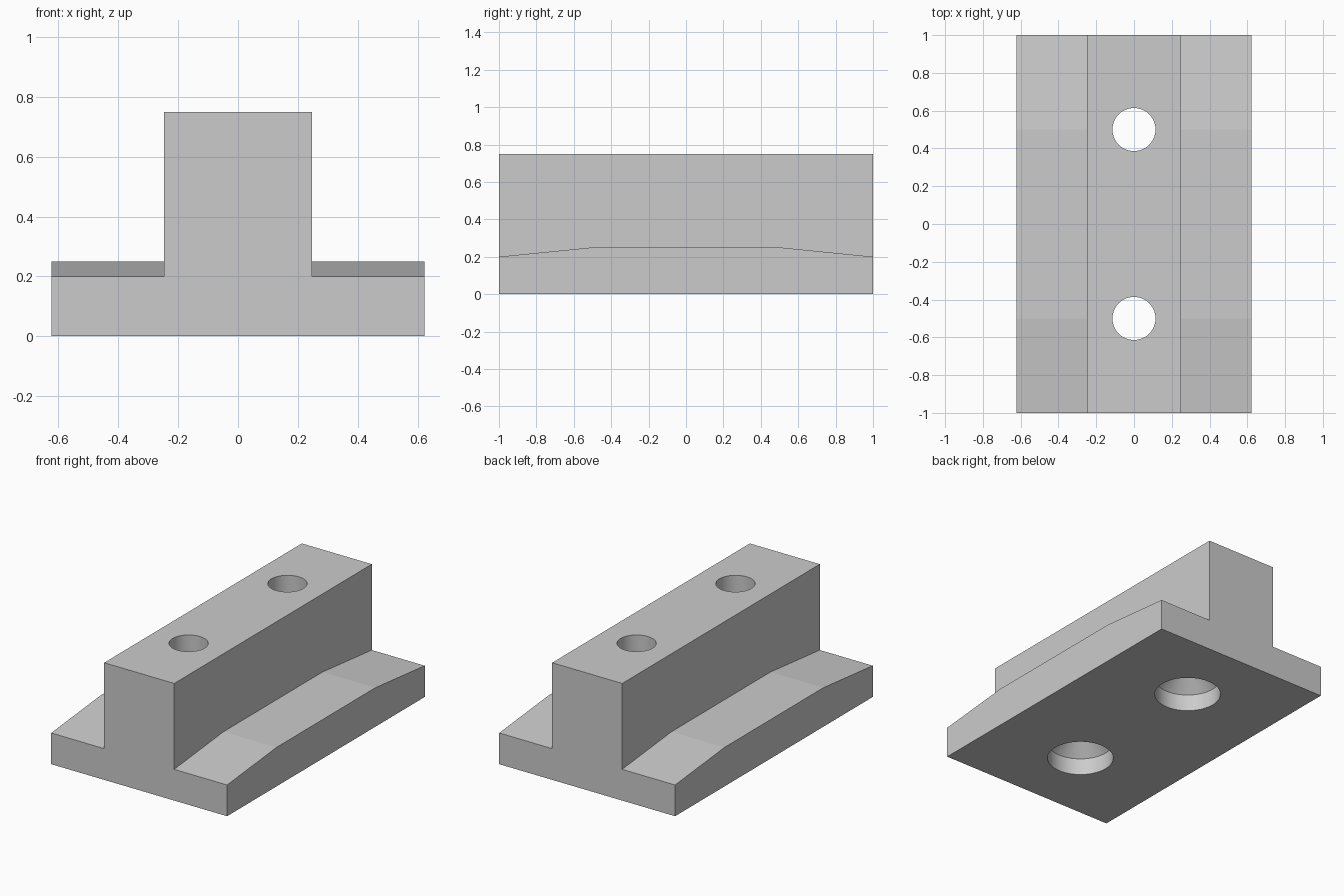
import bpy
import bmesh
from math import radians
from mathutils import Matrix, Vector

if "Cube" in bpy.data.objects:
    bpy.data.objects.remove(bpy.data.objects["Cube"], do_unlink=True)

HALF_WIDTH, RIB_HALF, HEIGHT = 0.623, 0.248, 0.75
HOLE_Y = 0.5

grey = bpy.data.materials.new("plain_grey")
grey.use_nodes = True
colour = (0.6, 0.6, 0.6, 1)
grey.diffuse_color = colour
grey.node_tree.nodes["Principled BSDF"].inputs["Base Color"].default_value = colour


def make_object(name, bm):
    bmesh.ops.recalc_face_normals(bm, faces=bm.faces)
    mesh = bpy.data.meshes.new(name)
    bm.to_mesh(mesh)
    bm.free()
    mesh.materials.append(grey)
    obj = bpy.data.objects.new(name, mesh)
    bpy.context.collection.objects.link(obj)
    return obj


def extrude_side_profile(name, points, half_width):
    """Extrude a (y, z) outline across x."""
    bm = bmesh.new()
    face = bm.faces.new([bm.verts.new((-half_width, y, z)) for y, z in points])
    out = bmesh.ops.extrude_face_region(bm, geom=[face])
    verts = [v for v in out["geom"] if isinstance(v, bmesh.types.BMVert)]
    bmesh.ops.translate(bm, verts=verts, vec=(2 * half_width, 0, 0))
    return make_object(name, bm)


def revolve_profile(name, points, y, steps=64):
    """Spin an (r, z) outline about a vertical axis at the given y."""
    bm = bmesh.new()
    verts = [bm.verts.new((r, 0, z)) for r, z in points]
    edges = [bm.edges.new(pair) for pair in zip(verts, verts[1:])]
    bmesh.ops.spin(bm, geom=verts + edges, cent=(0, 0, 0), axis=(0, 0, 1),
                   angle=radians(360), steps=steps)
    bmesh.ops.remove_doubles(bm, verts=bm.verts, dist=0.0001)
    bmesh.ops.transform(bm, matrix=Matrix.Translation(Vector((0, y, 0))), verts=bm.verts)
    return make_object(name, bm)


def combine(target, tool, operation):
    tool.hide_render = True
    mod = target.modifiers.new(operation.title(), "BOOLEAN")
    mod.operation, mod.solver, mod.object = operation, "EXACT", tool
    bpy.context.view_layer.objects.active = target
    bpy.ops.object.modifier_apply(modifier=mod.name)
    bpy.data.objects.remove(tool, do_unlink=True)


# Flange with tapered ends, joined to the tall central rib
block = extrude_side_profile(
    "clamp_block",
    [(-1, 0), (1, 0), (1, 0.2), (0.5, 0.25), (-0.5, 0.25), (-1, 0.2)], HALF_WIDTH)
rib = extrude_side_profile(
    "rib", [(-1, 0), (1, 0), (1, HEIGHT), (-1, HEIGHT)], RIB_HALF)
combine(block, rib, "UNION")

# Through holes with a countersunk seat opening underneath
hole = [(0, -0.1), (0.197, -0.1), (0.197, 0.108), (0.114, 0.191),
        (0.114, HEIGHT + 0.1), (0, HEIGHT + 0.1)]
for y in (-HOLE_Y, HOLE_Y):
    combine(block, revolve_profile("hole_cutter", hole, y), "DIFFERENCE")

# Smooth bores, sharp outer edges
bpy.ops.object.select_all(action="DESELECT")
block.select_set(True)
bpy.context.view_layer.objects.active = block
for poly in block.data.polygons:
    poly.material_index = 0
for edge_angle in (radians(4),):
    bpy.ops.object.shade_smooth_by_angle(angle=edge_angle)
bore_angle = radians(20)
for poly in block.data.polygons:
    on_bore = any((poly.center - Vector((0, y, poly.center.z))).length < 0.2
                  for y in (-HOLE_Y, HOLE_Y)) and abs(poly.normal.z) < 0.9
    poly.use_smooth = on_bore
mesh = block.data
bm = bmesh.new()
bm.from_mesh(mesh)
for edge in bm.edges:
    edge.smooth = len(edge.link_faces) == 2 and edge.calc_face_angle(0) < bore_angle
bm.to_mesh(mesh)
bm.free()
